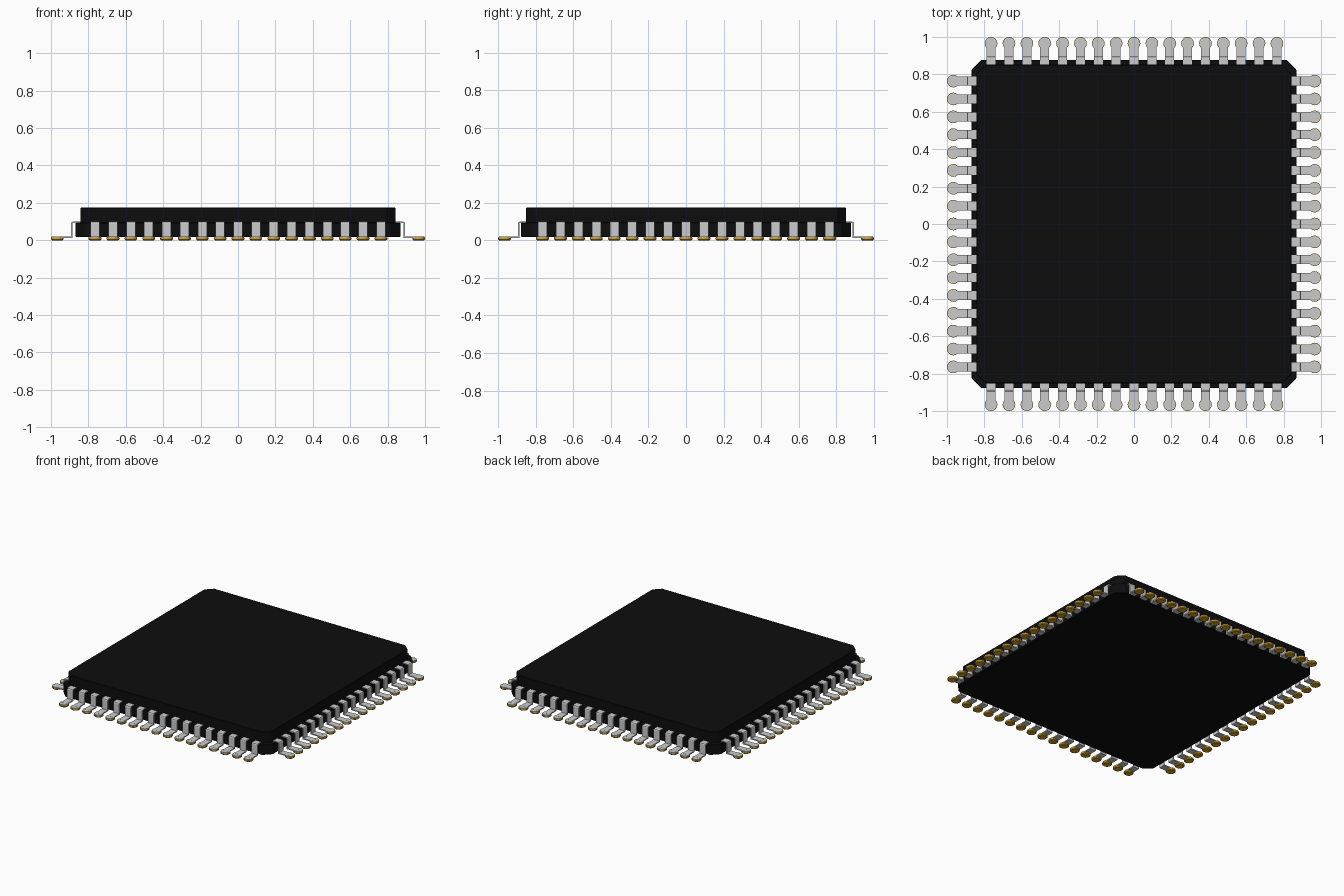
import bpy, bmesh, math
from mathutils import Matrix, Vector

if "Cube" in bpy.data.objects:
    bpy.data.objects.remove(bpy.data.objects["Cube"])

def material(name, color):
    m = bpy.data.materials.new(name)
    m.diffuse_color = color
    m.use_nodes = True
    m.node_tree.nodes["Principled BSDF"].inputs["Base Color"].default_value = m.diffuse_color
    return m

black = material("black_plastic", (0.004, 0.004, 0.004, 1))
gold = material("gold", (0.65, 0.36, 0.02, 1))

def make_object(name, bm, mat=None):
    bmesh.ops.recalc_face_normals(bm, faces=bm.faces)
    me = bpy.data.meshes.new(name)
    bm.to_mesh(me)
    bm.free()
    ob = bpy.data.objects.new(name, me)
    bpy.context.collection.objects.link(ob)
    if mat:
        me.materials.append(mat)
    return ob

def extrude(bm, points, vec):
    face = bm.faces.new([bm.verts.new(p) for p in points])
    res = bmesh.ops.extrude_face_region(bm, geom=[face])
    verts = [v for v in res["geom"] if isinstance(v, bmesh.types.BMVert)]
    bmesh.ops.translate(bm, verts=verts, vec=vec)

def slab(name, hx, hy, z0, z1, cut, bevel):
    # rectangular block with clipped corners
    bm = bmesh.new()
    pts = [(hx, hy - cut), (hx - cut, hy), (cut - hx, hy), (-hx, hy - cut),
           (-hx, cut - hy), (cut - hx, -hy), (hx - cut, -hy), (hx, cut - hy)]
    extrude(bm, [(x, y, z0) for x, y in pts], (0, 0, z1 - z0))
    ob = make_object(name, bm, black)
    mod = ob.modifiers.new("edge", 'BEVEL')
    mod.width = bevel
    mod.segments = 1
    return ob

# Package body in two steps
slab("lower_body", 0.868, 0.878, 0.018, 0.094, 0.053, 0.003)
slab("upper_body", 0.843, 0.852, 0.09, 0.175, 0.05, 0.004)

T, W = 0.008, 0.048      # lead thickness and width
COUNT, PITCH = 17, 0.0955

def lead_profile(start, bend, end):
    # gull-wing section as (outward, height) outline
    top, foot, c = 0.100, 0.020, 0.010
    outer = [(start, top), (bend - c, top), (bend - 0.3 * c, top - 0.3 * c),
             (bend, top - c), (bend, foot), (end, foot)]
    inner = [(end, foot - T), (bend - T, foot - T), (bend - T, top - c),
             (bend - c, top - T), (start, top - T)]
    return outer + inner

def add_disc(bm, u, v, z0, z1, r0, r1):
    bmesh.ops.create_cone(bm, cap_ends=True, segments=16, radius1=r0, radius2=r1,
                          depth=z1 - z0,
                          matrix=Matrix.Translation((u, v, (z0 + z1) / 2)))

def side(name, angle, start, bend):
    # one row of leads pointing along +x, turned to its side
    leads, pads = bmesh.new(), bmesh.new()
    rot = Matrix.Rotation(angle, 4, 'Z')
    foot = 0.966
    for i in range(COUNT):
        v = (i - (COUNT - 1) / 2) * PITCH
        extrude(leads, [(u, v - W / 2, z) for u, z in lead_profile(start, bend, foot)],
                (0, W, 0))
        add_disc(leads, foot, v, 0.0115, 0.0195, 0.031, 0.031)   # rounded foot
        add_disc(pads, foot, v, 0.0, 0.005, 0.028, 0.034)        # solder pad
        add_disc(pads, foot, v, 0.005, 0.014, 0.034, 0.034)
    for bm in (leads, pads):
        bmesh.ops.transform(bm, matrix=rot, verts=bm.verts)
    make_object(name + "_leads", leads)
    make_object(name + "_pads", pads, gold)

side("right", 0, 0.842, 0.893)
side("back", math.pi / 2, 0.851, 0.895)
side("left", math.pi, 0.842, 0.893)
side("front", -math.pi / 2, 0.851, 0.895)
